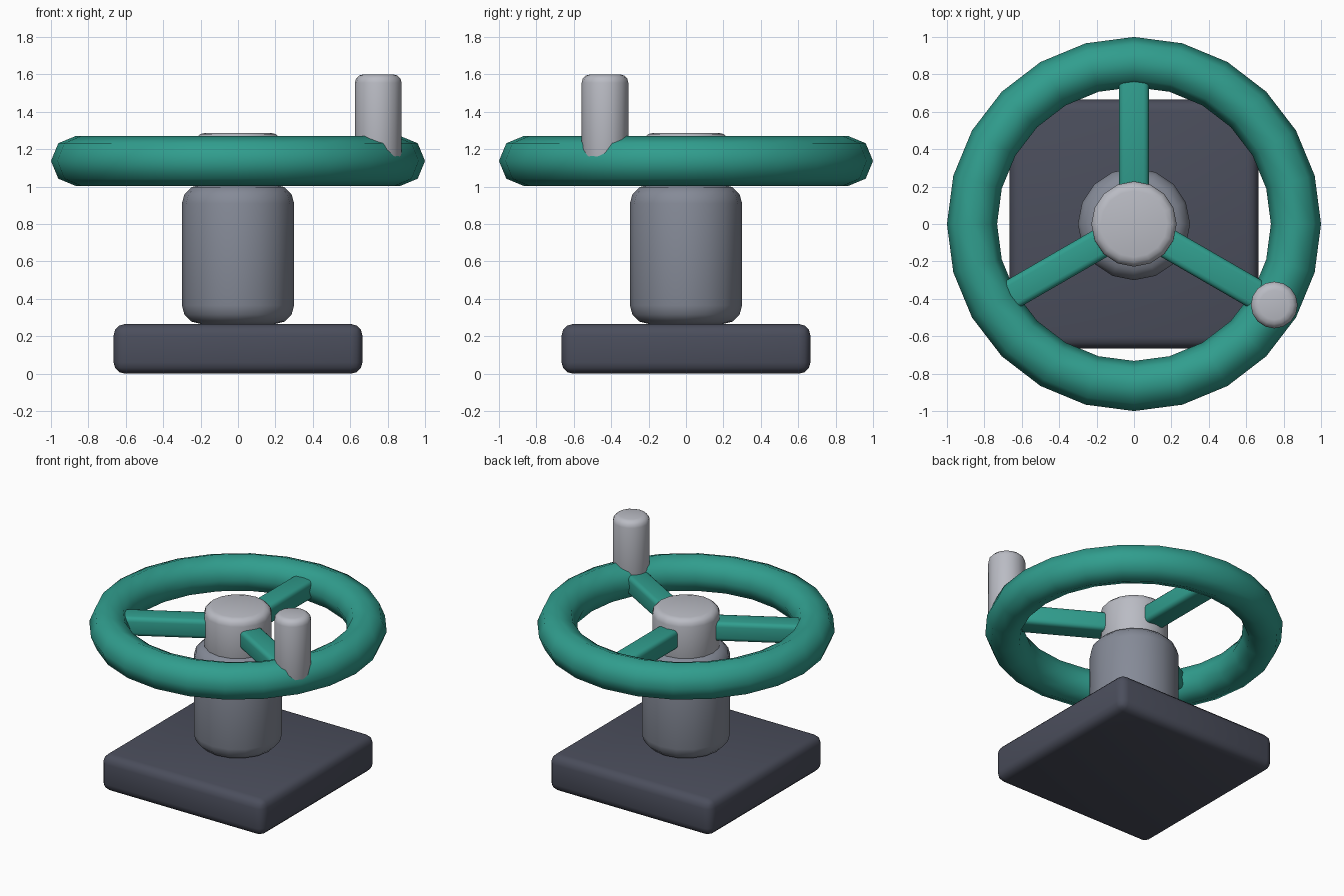
import bpy
import math

cube = bpy.data.objects.get("Cube")
if cube:
    bpy.data.objects.remove(cube, do_unlink=True)


def material(name, colour):
    mat = bpy.data.materials.new(name)
    mat.use_nodes = True
    mat.diffuse_color = (*colour, 1)
    bsdf = next(n for n in mat.node_tree.nodes if n.type == 'BSDF_PRINCIPLED')
    bsdf.inputs["Base Color"].default_value = (*colour, 1)
    return mat


teal = material("teal paint", (0.03, 0.34, 0.27))
dark = material("dark slate", (0.07, 0.076, 0.107))
steel = material("grey steel", (0.235, 0.255, 0.31))
pale = material("pale metal", (0.49, 0.5, 0.55))


def finish(name, mat, bevel=0, segments=3):
    """Name and colour the active object, round its edges and smooth it."""
    obj = bpy.context.object
    obj.name = obj.data.name = name
    obj.data.materials.append(mat)
    bpy.ops.object.transform_apply(location=False, rotation=False, scale=True)
    if bevel:
        mod = obj.modifiers.new("rounding", 'BEVEL')
        mod.width = bevel
        mod.segments = segments
        mod.limit_method = 'ANGLE'
        mod.angle_limit = math.radians(40)
        bpy.ops.object.modifier_apply(modifier=mod.name)
    bpy.ops.object.shade_smooth_by_angle(angle=math.radians(50))
    return obj


def block(name, size, centre, turn, mat, bevel):
    bpy.ops.mesh.primitive_cube_add(size=1, location=centre, rotation=(0, 0, turn))
    bpy.context.object.scale = size
    return finish(name, mat, bevel)


def post(name, radius, bottom, top, x, y, mat, bevel):
    bpy.ops.mesh.primitive_cylinder_add(
        vertices=16, radius=radius, depth=top - bottom,
        location=(x, y, (bottom + top) / 2), rotation=(0, 0, math.pi / 2))
    return finish(name, mat, bevel)


RIM_Z = 1.137
RIM_RADIUS = 0.866

# Mounting base and column
block("base", (1.33, 1.33, 0.265), (0, 0, 0.1325), 0, dark, 0.06)
post("column", 0.3, 0.265, 1.01, 0, 0, steel, 0.1)

# Wheel rim and hub
bpy.ops.mesh.primitive_torus_add(
    major_segments=24, minor_segments=8, major_radius=RIM_RADIUS,
    minor_radius=0.134, location=(0, 0, RIM_Z))
finish("rim", teal)
post("hub", 0.228, 0.96, 1.287, 0, 0, pale, 0.05)

# Three spokes from hub to rim
for side, degrees in (("back", 90), ("right", 210), ("left", 330)):
    a = math.radians(degrees)
    block("spoke_" + side, (0.7, 0.16, 0.14),
          (0.45 * math.cos(a), 0.45 * math.sin(a), RIM_Z), a, teal, 0.03)

# Crank grip standing on the rim over the left spoke
a = math.radians(330)
post("grip", 0.125, 1.12, 1.6, RIM_RADIUS * math.cos(a),
     RIM_RADIUS * math.sin(a), pale, 0.045)
